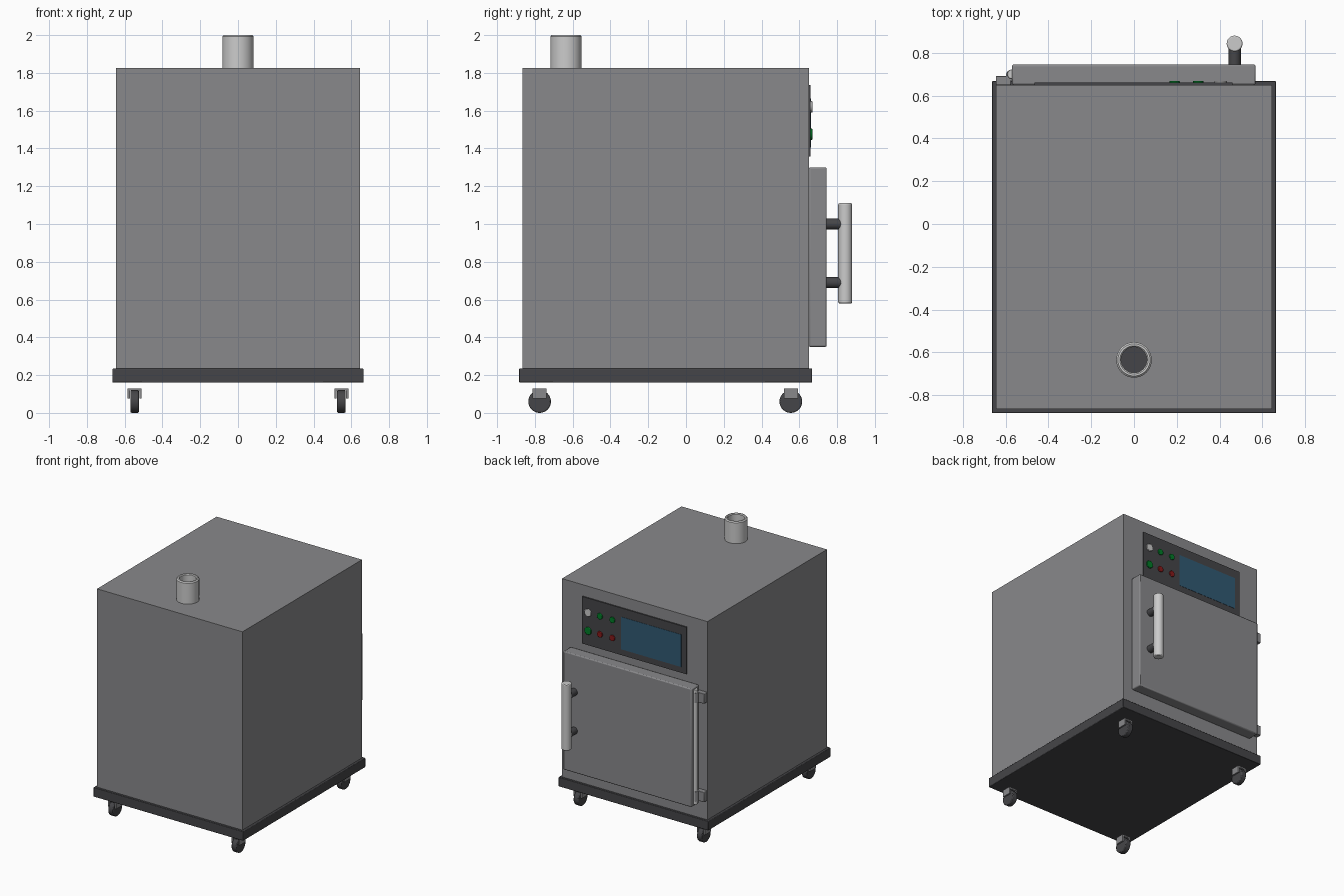
import bpy, bmesh, math
from mathutils import Matrix

if "Cube" in bpy.data.objects:
    bpy.data.objects.remove(bpy.data.objects["Cube"])


def mat(name, *rgb):
    m = bpy.data.materials.new(name)
    m.diffuse_color = (*rgb, 1)
    m.use_nodes = True
    m.node_tree.nodes["Principled BSDF"].inputs["Base Color"].default_value = m.diffuse_color
    return m


STEEL = mat("steel", 0.25, 0.25, 0.26)
DARK = mat("dark_metal", 0.06, 0.06, 0.065)
LIGHT = mat("light_metal", 0.75, 0.75, 0.74)
SCREEN = mat("screen_blue", 0.03, 0.10, 0.17)
GREEN = mat("green", 0.0, 0.2, 0.02)
RED = mat("red", 0.25, 0.01, 0.01)


def finish(name, bm, material, bevel=0.0):
    me = bpy.data.meshes.new(name)
    bmesh.ops.recalc_face_normals(bm, faces=bm.faces)
    bm.to_mesh(me)
    bm.free()
    ob = bpy.data.objects.new(name, me)
    bpy.context.collection.objects.link(ob)
    me.materials.append(material)
    if bevel:
        b = ob.modifiers.new("bevel", 'BEVEL')
        b.width, b.segments, b.limit_method = bevel, 2, 'ANGLE'
    bpy.ops.object.select_all(action='DESELECT')
    ob.select_set(True)
    bpy.context.view_layer.objects.active = ob
    bpy.ops.object.shade_smooth_by_angle(angle=math.radians(35))
    return ob


def box(name, x, y, z, material, bevel=0.0):
    """Box from (min, max) ranges."""
    bm = bmesh.new()
    bmesh.ops.create_cube(bm, size=1)
    for v in bm.verts:
        v.co = [(r[0] + r[1]) / 2 + c * (r[1] - r[0]) for c, r in zip(v.co, (x, y, z))]
    return finish(name, bm, material, bevel)


def cyl(name, centre, r, length, axis, material, bevel=0.0, segs=32):
    rot = {'X': Matrix.Rotation(math.pi / 2, 4, 'Y'),
           'Y': Matrix.Rotation(math.pi / 2, 4, 'X'), 'Z': Matrix()}[axis]
    bm = bmesh.new()
    bmesh.ops.create_cone(bm, cap_ends=True, segments=segs, radius1=r, radius2=r,
                          depth=length, matrix=Matrix.Translation(centre) @ rot)
    return finish(name, bm, material, bevel)


# Cabinet and base
box("cabinet_body", (-0.645, 0.645), (-0.865, 0.65), (0.235, 1.825), STEEL)
box("base_plate", (-0.664, 0.664), (-0.883, 0.667), (0.16, 0.235), DARK, 0.004)

# Exhaust pipe: hollow turned profile
bm = bmesh.new()
prof = [(0.083, 1.82), (0.083, 1.992), (0.075, 2.0), (0.066, 2.0), (0.06, 1.994), (0.06, 1.827)]
vs = [bm.verts.new((r, 0, z)) for r, z in prof]
edges = [bm.edges.new(p) for p in zip(vs, vs[1:])]
bmesh.ops.spin(bm, geom=vs + edges, axis=(0, 0, 1), cent=(0, 0, 0),
               angle=2 * math.pi, steps=40, use_duplicate=False)
bmesh.ops.remove_doubles(bm, verts=bm.verts, dist=1e-4)
bmesh.ops.translate(bm, verts=bm.verts, vec=(0, -0.635, 0))
finish("exhaust_pipe", bm, LIGHT)
cyl("exhaust_opening", (0, -0.635, 1.829), 0.0605, 0.01, 'Z', DARK)

# Casters: wheel with open fork
for sx in (-1, 1):
    for y, end in ((-0.775, "rear"), (0.555, "door_side")):
        x = 0.547 * sx
        tag = f"{end}_{'left' if sx < 0 else 'right'}"
        cyl("caster_wheel_" + tag, (x, y, 0.06), 0.06, 0.044, 'X', DARK, 0.006)
        box("caster_top_" + tag, (x - 0.037, x + 0.037), (y - 0.037, y + 0.037), (0.118, 0.13), STEEL)
        for s in (-1, 1):
            cx = x + s * 0.031
            box("caster_fork_" + tag, (cx - 0.006, cx + 0.006), (y - 0.037, y + 0.037), (0.075, 0.12), STEEL)

# Door with handle
box("door", (-0.57, 0.568), (0.65, 0.745), (0.35, 1.30), STEEL, 0.008)
cyl("door_handle", (0.47, 0.843, 0.845), 0.037, 0.53, 'Z', LIGHT, 0.006)
for z in (0.69, 1.0):
    cyl("handle_post", (0.47, 0.78, z), 0.029, 0.08, 'Y', DARK)

# Hinge pin and brackets
cyl("hinge_pin", (-0.57, 0.70, 0.825), 0.022, 0.92, 'Z', LIGHT, 0.003, 24)
for z in (0.43, 1.22):
    box("hinge_plate", (-0.645, -0.575), (0.65, 0.692), (z - 0.04, z + 0.04), STEEL, 0.004)
    cyl("hinge_knuckle", (-0.572, 0.695, z), 0.026, 0.08, 'Z', STEEL, 0.0, 24)

# Control panel with screen and buttons
box("control_panel", (-0.465, 0.46), (0.645, 0.66), (1.358, 1.735), DARK)
box("display_screen", (-0.42, 0.115), (0.655, 0.662), (1.405, 1.665), SCREEN)
for x, z, r, m in ((0.405, 1.62, 0.03, LIGHT), (0.30, 1.62, 0.024, GREEN), (0.19, 1.62, 0.024, GREEN),
                   (0.405, 1.475, 0.03, GREEN), (0.30, 1.475, 0.024, RED), (0.19, 1.475, 0.024, RED)):
    cyl("panel_button", (x, 0.662, z), r, 0.014, 'Y', m, 0.003, 24)
